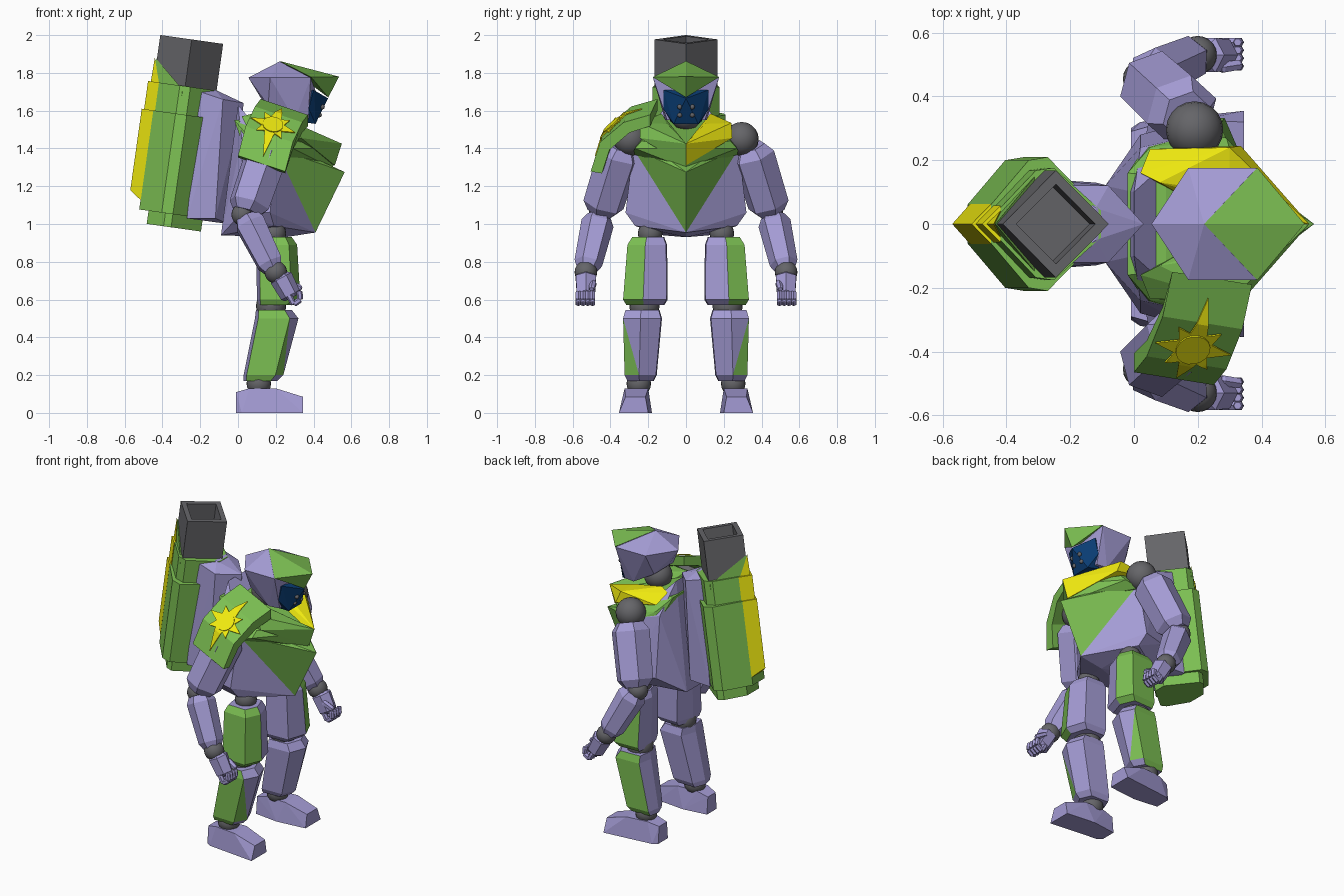
import bpy, bmesh
from math import radians, cos, sin, pi
from mathutils import Vector, Matrix

if "Cube" in bpy.data.objects:
    bpy.data.objects.remove(bpy.data.objects["Cube"])


def mat(name, r, g, b):
    m = bpy.data.materials.new(name)
    m.diffuse_color = (r, g, b, 1)
    m.use_nodes = True
    m.node_tree.nodes["Principled BSDF"].inputs["Base Color"].default_value = m.diffuse_color
    return m


LAV = mat("lavender", .37, .33, .66)
GREEN = mat("green", .20, .52, .085)
YELLOW = mat("yellow", .86, .81, .005)
BLUE = mat("blue", .003, .045, .17)
GREY = mat("joint_grey", .13, .13, .14)


def finish(name, bm, *mats):
    bmesh.ops.recalc_face_normals(bm, faces=bm.faces[:])
    me = bpy.data.meshes.new(name)
    bm.to_mesh(me)
    bm.free()
    for m in mats:
        me.materials.append(m)
    ob = bpy.data.objects.new(name, me)
    bpy.context.collection.objects.link(ob)
    return ob


def both(*pts):
    """Points plus their copies mirrored across y."""
    return [(x, s * y, z) for x, y, z in pts for s in ((1, -1) if y else (1,))]


def hull(name, pts, m, frame=Matrix()):
    bm = bmesh.new()
    for p in pts:
        bm.verts.new(frame @ Vector(p))
    bmesh.ops.convex_hull(bm, input=bm.verts[:])
    for v in [v for v in bm.verts if not v.link_faces]:
        bm.verts.remove(v)
    bmesh.ops.dissolve_limit(bm, angle_limit=radians(1), verts=bm.verts[:], edges=bm.edges[:])
    return finish(name, bm, m)


def loft(name, rings, m, m2=None, full=(), split=()):
    """Skin rings of points; side strips in full (or half of the main panel in split) take m2."""
    bm = bmesh.new()
    R = [[bm.verts.new(p) for p in r] for r in rings]
    n = len(R[0])
    for k, (a, b) in enumerate(zip(R, R[1:])):
        for i in range(n):
            j = (i + 1) % n
            if i in split and k == 1:
                bm.faces.new((a[i], a[j], b[i]))
                bm.faces.new((a[j], b[j], b[i])).material_index = 1
            else:
                bm.faces.new((a[i], a[j], b[j], b[i])).material_index = int(i in full)
    bm.faces.new(R[0])
    bm.faces.new(R[-1])
    return finish(name, bm, *([m, m2] if m2 else [m]))


def limb(name, p0, p1, radii, n=6, m=LAV, ts=(0, .13, .88, 1)):
    p0, p1 = Vector(p0), Vector(p1)
    q = (p1 - p0).to_track_quat('Z', 'Y')
    rings = [[p0.lerp(p1, t) + q @ Vector((r * cos(2 * pi * (i + .5) / n), r * sin(2 * pi * (i + .5) / n), 0))
              for i in range(n)] for t, r in zip(ts, radii)]
    return loft(name, rings, m)


def ball(name, p, r, seg=20):
    bm = bmesh.new()
    bmesh.ops.create_uvsphere(bm, u_segments=seg, v_segments=seg // 2, radius=r,
                              matrix=Matrix.Translation(p))
    for f in bm.faces:
        f.smooth = True
    return finish(name, bm, GREY)


# torso
A, B, C = (.565, 0, 1.275), (.41, 0, .955), (.2, .28, 1.40)
hull("torso", both(B, C, (.17, .32, 1.06), (.19, .27, .99), (.02, .28, 1.06), (-.09, .12, .94),
                   (.0, .1, 1.63), (.02, .24, 1.45), (.25, 0, .93)), LAV)
hull("belly_plate", both(A, B, C, (.25, .2, 1.42)), GREEN)
hull("chest_plate", both((.535, 0, 1.40), (.50, 0, 1.295), (.30, .235, 1.44), (.29, .27, 1.40), (.2, .285, 1.37),
                         (.04, .25, 1.38), (.05, .24, 1.47), (-.02, .16, 1.55), (.1, .15, 1.55), (.33, .1, 1.47)), GREEN)
for s, m, label in ((1, YELLOW, "left"), (-1, GREEN, "right")):
    hull(f"collar_{label}", [(x, s * y, z) for x, y, z in (
        (.55, 0, 1.425), (.512, 0, 1.31), (.335, .245, 1.455), (.30, .24, 1.535), (.05, .235, 1.51),
        (.02, .16, 1.57), (.08, .13, 1.585), (.3, .1, 1.53), (.3, 0, 1.4))], m)

# head
ball("neck", (.2, 0, 1.58), .085)
hull("helmet", both((.22, 0, 1.86), (.055, 0, 1.775), (.17, .175, 1.775), (.385, .175, 1.775), (.125, 0, 1.66),
                    (.16, .1, 1.63), (.3, .11, 1.55), (.37, .1, 1.55), (.375, .13, 1.68), (.42, 0, 1.68)), LAV)
hull("brim", both((.22, 0, 1.863), (.387, .176, 1.778), (.535, 0, 1.78), (.478, 0, 1.67)), GREEN)
hull("face_mask", both((.477, 0, 1.665), (.40, .12, 1.71), (.375, .12, 1.61), (.41, .065, 1.53),
                       (.34, .08, 1.54), (.3, .1, 1.68)), BLUE)
for y in (-.033, .033):
    for x, z in ((.446, 1.62), (.43, 1.577)):
        ball("mask_vent", (x, y, z), .014, 8)

# backpack, leaning forward
P = Matrix.Translation((-.245, 0, 1.977)) @ Matrix.Rotation(radians(8), 4, 'Y')


def diamond(r, w):
    return [P @ Vector(p) for p in ((r, 0, w), (0, r, w), (-r, 0, w), (0, -r, w))]


loft("exhaust_pipe", [diamond(.168, -.4), diamond(.168, 0), diamond(.125, 0), diamond(.125, -.13)], GREY)
hull("pipe_trim", both((-.174, 0, -.125), (-.174, 0, -.3), (-.01, .172, -.27), (-.01, .172, -.3)), GREEN, P)
hull("pipe_ridge", both((-.18, 0, -.122), (-.185, 0, -.3), (-.125, .058, -.3)), YELLOW, P)
SECTION = ((-.15, .06), (-.03, .2), (.03, .21), (.19, .05))
for name, k, kv, top, low in (("middle", .94, .84, -.25, -.45), ("outer", 1, 1, -.4, -.93)):
    ends = (top, low)
    hull(f"pack_{name}", both(*[(u * k, v * kv, w) for u, v in SECTION for w in ends]), GREEN, P)
    tip = low + .095 if name == "outer" else low
    hull(f"pack_{name}_ridge", both((-.211 * k, 0, top), (-.211 * k, 0, tip), (-.149 * k, .062 * k, top),
                                    (-.149 * k, .062 * k, low + .05)), YELLOW, P)
hull("pack_base", both(*[(u, v, w) for u, v in ((-.1, .06), (-.01, .17), (.03, .18), (.19, .04))
                         for w in (-.8, -1)]), GREEN, P)
hull("pack_mount", both((-.2, .12, 1.70), (-.12, .05, 1.71), (-.08, .12, 1.66), (.03, 0, 1.64), (-.27, .14, 1.03),
                        (-.12, .13, 1.03), (-.05, 0, 1.0)), LAV)

# legs and arms
LEG = ((1, .1), (.6, 1), (-.85, .95), (-1, 0), (-.7, -1), (.65, -.95))
THIGH = ((.2, .2, .93, .085, .085), (.205, .205, .89, .108, .105), (.215, .215, .6, .115, .118), (.2, .215, .57, .095, .1))
SHIN = ((.19, .23, .545, .095, .09), (.205, .23, .50, .115, .103), (.135, .24, .2, .105, .085), (.12, .24, .17, .09, .07))
for s, side in ((1, "left"), (-1, "right")):
    for name, rows in (("thigh", THIGH), ("shin", SHIN)):
        rings = [[(x + a * rx, s * (y + b * ry), z) for a, b in LEG] for x, y, z, rx, ry in rows]
        loft(f"{side}_{name}", rings, LAV, GREEN, full=(0, 1) if name == "thigh" else (1,),
             split=(0,) if name == "shin" else ())

    def at(x, y, z):
        return (x, s * y, z)

    for name, p, r in (("hip", (.19, .19, .95), .065), ("knee", (.175, .22, .565), .08), ("ankle", (.11, .25, .155), .065),
                       ("shoulder", (.19, .295, 1.45), .09), ("elbow", (.025, .455, 1.05), .06),
                       ("wrist", (.2, .53, .745), .06)):
        ball(f"{side}_{name}", at(*p), r)
    hull(f"{side}_foot", [at(*p) for p in (
        (-.01, .2, 0), (-.01, .3, 0), (.02, .32, 0), (.345, .2, 0), (.345, .355, 0), (.15, .18, 0),
        (-.01, .21, .11), (-.01, .29, .11), (.06, .205, .13), (.06, .31, .13), (.2, .2, .13), (.2, .325, .13),
        (.345, .215, .085), (.345, .32, .085))], LAV)
    limb(f"{side}_upper_arm", at(.165, .34, 1.41), at(.045, .45, 1.06), (.08, .118, .112, .075))
    limb(f"{side}_forearm", at(.045, .46, 1.04), at(.185, .525, .76), (.065, .087, .075, .055))
    limb(f"{side}_palm", at(.22, .53, .73), at(.285, .53, .61), (.04, .062, .055, .04), 6)
    for i in range(4):
        y = .495 + .025 * i
        path = [(.27, .62), (.295, .575), (.33, .60), (.325, .645)]
        for (x0, z0), (x1, z1) in zip(path, path[1:]):
            limb(f"{side}_finger_{i}", at(x0, y, z0), at(x1, y, z1), (.012, .016, .016, .012), 6)
    limb(f"{side}_thumb", at(.27, .49, .69), at(.335, .50, .655), (.014, .019, .018, .012), 6)

# curved plate over the right shoulder
ROWS = [Vector(p) for p in ((.245, -.17, 1.62), (.215, -.31, 1.58), (.165, -.435, 1.475), (.125, -.485, 1.32))]
INNER = [p + Vector((0, d, e)) for p, d, e in zip(ROWS, (0, .03, .05, .06), (-.06, -.055, -.04, -.01))]
HALF = Vector((.125, -.02, -.042))
outline = ROWS + INNER[::-1]
loft("shoulder_plate", [[p + HALF * k for p in outline] for k in (-1, 1)], GREEN)


def on_plate(s, t):
    """Point on the plate: s across the rows, t along its width in units."""
    i = max(0, min(2, int(s)))
    p = ROWS[i].lerp(ROWS[i + 1], s - i) + HALF * (t / HALF.length)
    return p + Vector((0, -.006, .006))


# sunburst emblem following the plate
bm = bmesh.new()
CS, U = 1.6, .16
ring = [on_plate(CS + .055 * cos(2 * pi * i / 16) / U, .055 * sin(2 * pi * i / 16)) for i in range(16)]
bm.faces.new([bm.verts.new(p + Vector((0, -.004, .004))) for p in ring])
for i in range(8):
    a, length = 2 * pi * i / 8, (.19, .1, .125, .1)[i % 4]
    last = None
    for k in range(13):
        f = k / 12
        r, w = .03 + (length - .03) * f, .033 * (1 - f) + .0005
        pair = [bm.verts.new(on_plate(CS + (r * cos(a) - e * w * sin(a)) / U, r * sin(a) + e * w * cos(a)))
                for e in (-1, 1)]
        if last:
            bm.faces.new((last[0], last[1], pair[1], pair[0]))
        last = pair
star = finish("sunburst", bm, YELLOW)
mod = star.modifiers.new("thickness", 'SOLIDIFY')
mod.thickness, mod.offset = .006, 0
